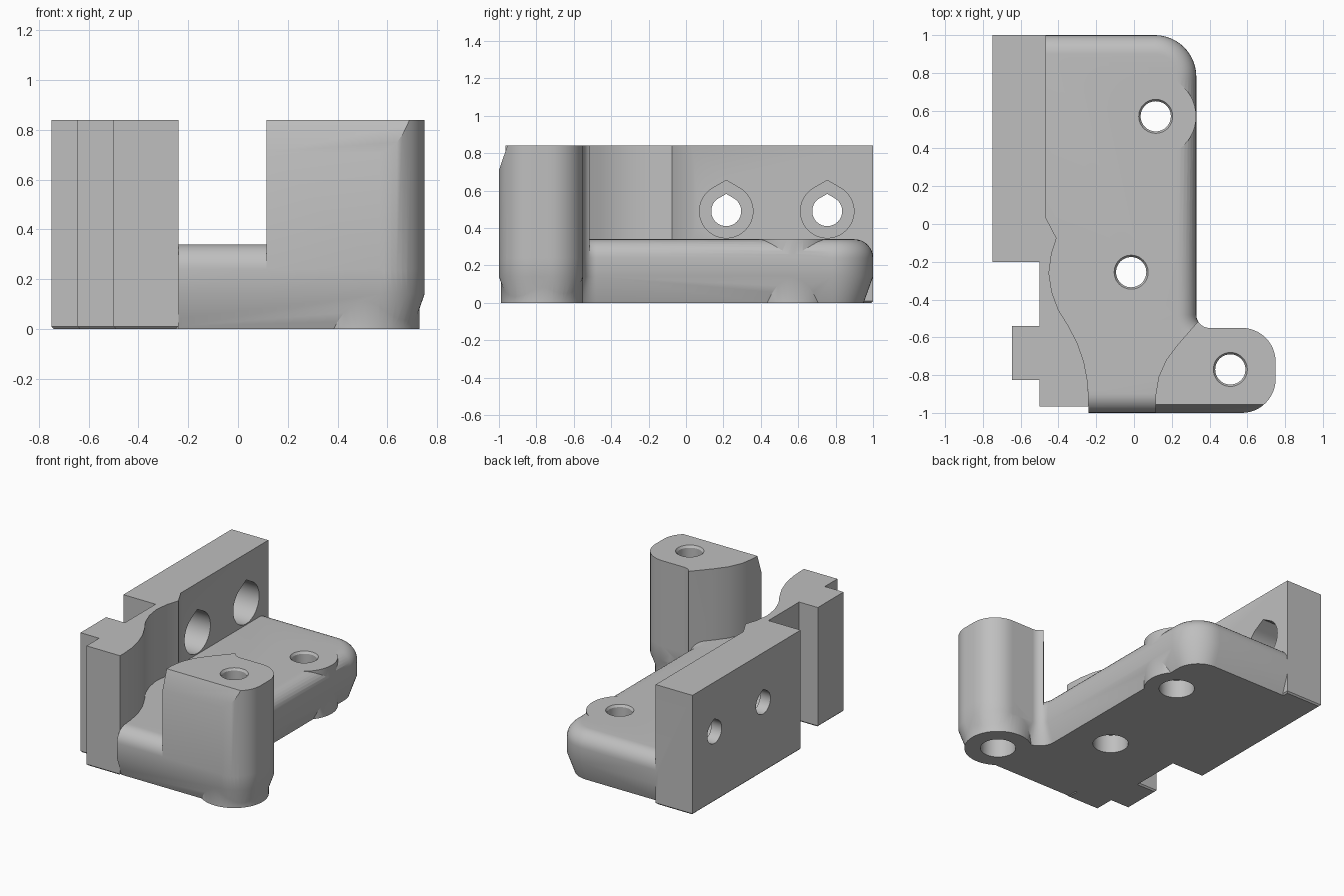
import bpy
import bmesh
from math import cos, sin, pi, radians
from mathutils import Vector, Matrix

cube = bpy.data.objects.get("Cube")
if cube:
    bpy.data.objects.remove(cube, do_unlink=True)

grey = bpy.data.materials.new("plain grey")
grey.use_nodes = True
grey.diffuse_color = (0.52, 0.52, 0.52, 1)
grey.node_tree.nodes["Principled BSDF"].inputs["Base Color"].default_value = grey.diffuse_color

# Maps a profile drawn in (y, z) and extruded upwards onto the x axis
SIDEWAYS = Matrix(((0, 0, 1, 0), (1, 0, 0, 0), (0, 1, 0, 0), (0, 0, 0, 1)))


def arc(cx, cy, r, start, end, steps=12):
    angles = [radians(start + (end - start) * i / steps) for i in range(steps + 1)]
    return [(cx + r * cos(a), cy + r * sin(a)) for a in angles]


def circle(cx, cy, r):
    return arc(cx, cy, r, 0, 360, 48)[:-1]


def teardrop(cx, cy, r):
    return arc(cx, cy, r, 120, 420, 40) + [(cx, cy + r * 1.155)]


def inset(outline, d):
    """Shrink a counter-clockwise outline by d with mitred corners."""
    result = []
    for i, p in enumerate(outline):
        p = Vector(p)
        a = (p - Vector(outline[i - 1])).normalized()
        b = (Vector(outline[(i + 1) % len(outline)]) - p).normalized()
        na, nb = Vector((-a.y, a.x)), Vector((-b.y, b.x))
        result.append(p + (na + nb) * (d / (1 + na.dot(nb))))
    return result


def loft(name, outline, levels, matrix=None):
    """Stack the outline at (height, inset) levels into a closed solid."""
    bm = bmesh.new()
    rings = [[bm.verts.new((p[0], p[1], z)) for p in inset(outline, d)] for z, d in levels]
    n = len(outline)
    for low, high in zip(rings, rings[1:]):
        for i in range(n):
            j = (i + 1) % n
            bm.faces.new((low[i], low[j], high[j], high[i]))
    bm.faces.new(rings[0][::-1])
    bm.faces.new(rings[-1])
    if matrix:
        bm.transform(matrix)
    mesh = bpy.data.meshes.new(name)
    bm.to_mesh(mesh)
    bm.free()
    mesh.materials.append(grey)
    obj = bpy.data.objects.new(name, mesh)
    bpy.context.collection.objects.link(obj)
    return obj


def combine(target, tool, operation):
    mod = target.modifiers.new(operation.lower(), 'BOOLEAN')
    mod.operation, mod.object, mod.solver = operation, tool, 'EXACT'
    bpy.context.view_layer.objects.active = target
    bpy.ops.object.modifier_apply(modifier=mod.name)
    bpy.data.objects.remove(tool, do_unlink=True)


TOP = 0.84
PLATE = 0.34

# Right edge shared by the plate foot and the post
post_edge = (arc(0.57, -0.82, 0.18, -90, 0) + arc(0.57, -0.73, 0.18, 0, 90)
             + arc(0.40, -0.48, 0.07, 270, 180))

# Base plate: chamfered below, rounded above
plate_outline = [(-1, -1)] + post_edge + arc(0.11, 0.78, 0.22, 0, 90) + [(-1, 1)]
rounding = [(PLATE - 0.1 + 0.1 * sin(t), 0.1 - 0.1 * cos(t))
            for t in [pi / 2 * i / 8 for i in range(9)]]
bracket = loft("bracket_body", plate_outline, [(0, 0.05), (0.14, 0)] + rounding)
trim = [(-2, -2), (-0.24, -2), (-0.24, -0.88), (-0.485, -0.84), (-0.485, 2), (-2, 2)]
combine(bracket, loft("plate_trim", trim, [(-1, 0), (1, 0)]), 'DIFFERENCE')

# Side wall with its tab and curved inner face
wall_outline = [
    (-0.75, 1), (-0.75, -0.2), (-0.5, -0.2), (-0.5, -0.54), (-0.645, -0.54),
    (-0.645, -0.825), (-0.5, -0.825), (-0.5, -0.965), (-0.24, -0.965),
    (-0.24, -0.92), (-0.246, -0.83), (-0.265, -0.73), (-0.30, -0.63),
    (-0.35, -0.535), (-0.40, -0.455), (-0.435, -0.36), (-0.45, -0.26),
    (-0.437, -0.16), (-0.41, -0.075), (-0.465, 0.03), (-0.465, 1)]
combine(bracket, loft("side_wall", wall_outline, [(0, 0.01), (0.01, 0), (TOP, 0)]), 'UNION')

# Post with a sloped front top edge
post_outline = post_edge[:-4] + [
    (0.23, -0.64), (0.17, -0.72), (0.13, -0.81), (0.115, -0.9), (0.115, -1)]
post = loft("post", post_outline, [(0.14, 0), (TOP, 0)])
slope = [(-1.2, 0.71), (-1, 0.71), (-0.955, TOP), (-0.955, 1), (-1.2, 1)]
combine(post, loft("post_slope", slope, [(-2, 0), (2, 0)], SIDEWAYS), 'DIFFERENCE')
combine(bracket, post, 'UNION')

# Round bosses around the outer screw holes
combine(bracket, loft("plate_boss", circle(0.115, 0.57, 0.214), [(0, 0), (PLATE, 0)]), 'UNION')
combine(bracket, loft("post_boss", circle(0.51, -0.77, 0.22), [(0, 0), (0.2, 0)]), 'UNION')

# Vertical screw holes, counterbored below and eased at the top
for x, y, top in ((0.115, 0.57, PLATE), (-0.015, -0.255, PLATE), (0.51, -0.77, TOP)):
    steps = [(-0.1, -0.035), (0.13, -0.035), (0.13, 0), (top - 0.015, 0), (top + 0.015, -0.02)]
    combine(bracket, loft("screw_hole", circle(x, y, 0.08), steps), 'DIFFERENCE')

# Teardrop holes through the wall, counterbored on the inner side
for y in (0.215, 0.755):
    for r, start in ((0.08, -1), (0.143, -0.67)):
        cutter = loft("wall_hole", teardrop(y, 0.49, r), [(start, 0), (-0.3, 0)], SIDEWAYS)
        combine(bracket, cutter, 'DIFFERENCE')

bpy.ops.object.select_all(action='DESELECT')
bracket.select_set(True)
bpy.context.view_layer.objects.active = bracket
bpy.ops.object.shade_smooth_by_angle(angle=radians(30))
